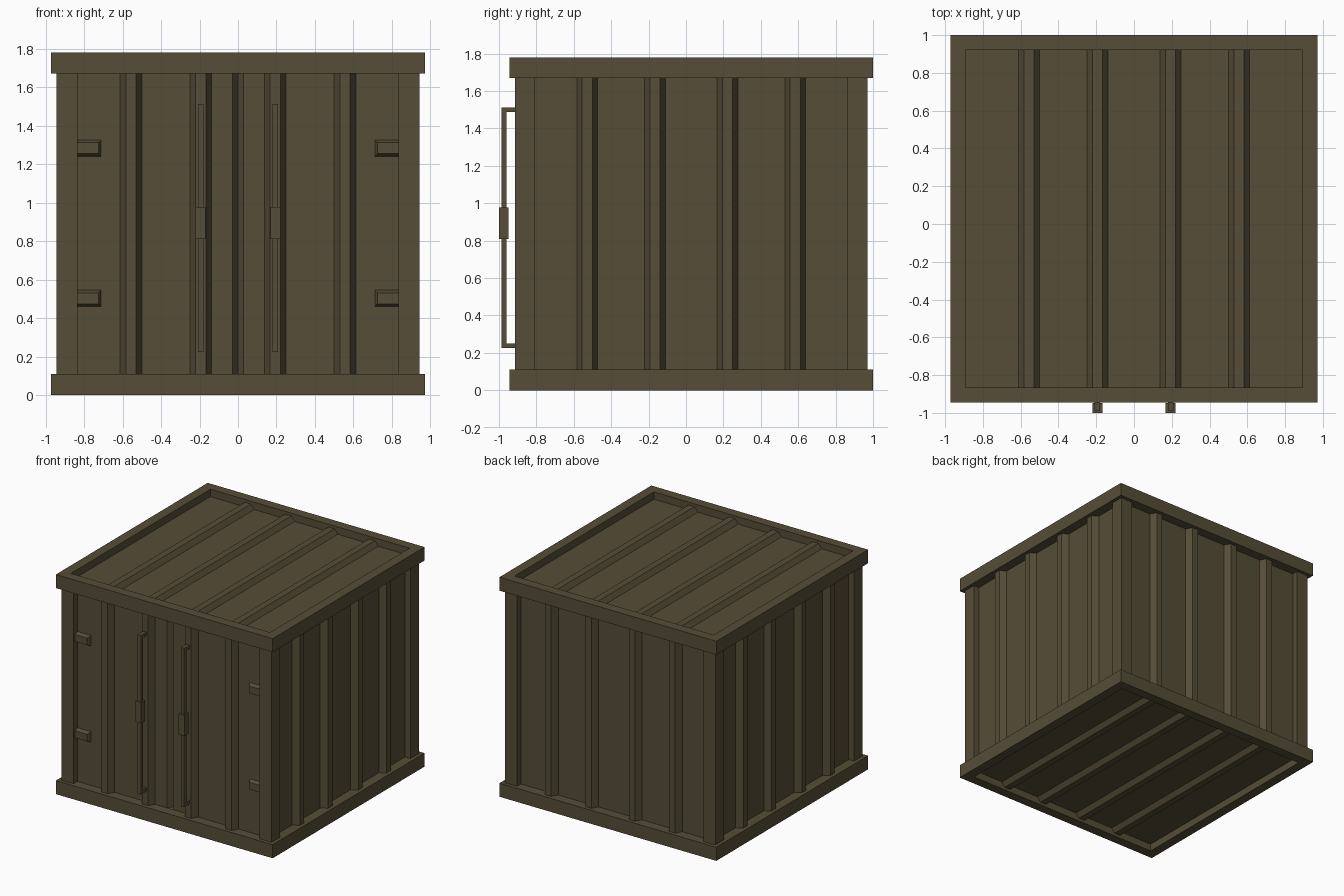
import bpy, bmesh, math
from mathutils import Vector, Matrix

if "Cube" in bpy.data.objects:
    bpy.data.objects.remove(bpy.data.objects["Cube"])

CY = 0.028                      # plan centre of the container in y
OUT, POST, PANEL = 0.972, 0.943, 0.893   # half sizes: frames, posts, sheet panels
Z0, Z1, Z2, Z3 = 0.0, 0.11, 1.67, 1.78
RIBS = (-0.556, -0.194, 0.194, 0.556)

mat = bpy.data.materials.new("olive_brown_paint")
mat.diffuse_color = (0.093, 0.074, 0.038, 1)
mat.use_nodes = True
mat.node_tree.nodes["Principled BSDF"].inputs["Base Color"].default_value = mat.diffuse_color


def finish(name, bm):
    me = bpy.data.meshes.new(name)
    bm.to_mesh(me)
    bm.free()
    me.materials.append(mat)
    ob = bpy.data.objects.new(name, me)
    bpy.context.collection.objects.link(ob)
    return ob


def sweep(name, pts, vec):
    """Extrude an open line of points along vec."""
    bm = bmesh.new()
    a = [bm.verts.new(p) for p in pts]
    b = [bm.verts.new(Vector(p) + Vector(vec)) for p in pts]
    for i in range(len(a) - 1):
        bm.faces.new((a[i], a[i + 1], b[i + 1], b[i]))
    return finish(name, bm)


def ribbed(half, height, groove=False):
    """Sheet profile: (along, outward) points with four trapezoid ribs."""
    pts = [(-half, 0)]
    for c in RIBS:
        if groove and c == RIBS[2]:
            pts += [(-0.029, 0), (0, -0.04), (0.029, 0)]
        pts += [(c - 0.056, 0), (c - 0.027, height), (c + 0.027, height), (c + 0.056, 0)]
    return pts + [(half, 0)]


def box(bm, lo, hi):
    size = [h - l for l, h in zip(lo, hi)]
    mid = [(h + l) / 2 for l, h in zip(lo, hi)]
    bmesh.ops.create_cube(bm, size=1, matrix=Matrix.Translation(mid) @ Matrix.Diagonal((*size, 1)))


# ribbed walls and corner posts, turned round the four sides
up = (0, 0, Z2 - Z1)
e = POST - 0.108
for k, side in enumerate(("front_doors", "right_wall", "back_wall", "left_wall")):
    rot = Matrix.Translation((0, CY, 0)) @ Matrix.Rotation(k * math.pi / 2, 4, 'Z')
    wall = [rot @ Vector((t, -PANEL - d, Z1)) for t, d in ribbed(e, POST - PANEL, k == 0)]
    sweep(side, wall, up)
    post = [(e, -PANEL), (e, -POST), (POST, -POST), (POST, -e), (PANEL, -e)]
    sweep("corner_post_%d" % (k + 1), [rot @ Vector((x, y, Z1)) for x, y in post], up)

# ribbed roof and floor sheets
depth = (0, 2 * PANEL, 0)
prof = ribbed(PANEL, 0.037)
sweep("roof", [(x, CY - PANEL, 1.72 + d) for x, d in prof], depth)
sweep("floor", [(-x, CY - PANEL, 0.06 - d) for x, d in prof], depth)

# square rim frames at top and bottom
for name, za, zb in (("bottom_frame", Z0, Z1), ("top_frame", Z2, Z3)):
    bm = bmesh.new()
    loops = []
    for r, z in ((OUT, za), (OUT, zb), (PANEL, zb), (PANEL, za)):
        loops.append([bm.verts.new((sx * r, CY + sy * r, z))
                      for sx, sy in ((-1, -1), (1, -1), (1, 1), (-1, 1))])
    for j in range(4):
        lo, hi = loops[j], loops[(j + 1) % 4]
        for i in range(4):
            n = (i + 1) % 4
            bm.faces.new((lo[i], lo[n], hi[n], hi[i]))
    finish(name, bm)

# door hinges: blocks with a narrowed front face
yp = CY - PANEL
for sx, side in ((-1, "left"), (1, "right")):
    for zc, level in ((0.503, "lower"), (1.283, "upper")):
        bm = bmesh.new()
        box(bm, (-e, yp - 0.03, zc - 0.042), (-0.712, yp, zc + 0.042))
        for v in bm.verts:
            if v.co.y < yp - 0.01:
                v.co.z = zc + (v.co.z - zc) * 0.68
                if v.co.x > -0.8:
                    v.co.x -= 0.014
            v.co.x *= -sx
        bmesh.ops.recalc_face_normals(bm, faces=bm.faces)
        finish("%s_%s_hinge" % (level, side), bm)

# locking bars with their handle blocks
for x, side in ((-0.194, "left"), (0.194, "right")):
    bm = bmesh.new()
    w = 0.014
    box(bm, (x - w, -0.987, 0.225), (x + w, -0.959, 1.513))
    for z in (0.225, 1.487):
        box(bm, (x - w, -0.959, z), (x + w, CY - POST + 0.002, z + 0.026))
    finish(side + "_locking_bar", bm)
    bm = bmesh.new()
    box(bm, (x - 0.026, -1.0, 0.81), (x + 0.026, -0.948, 0.978))
    finish(side + "_handle_block", bm)
